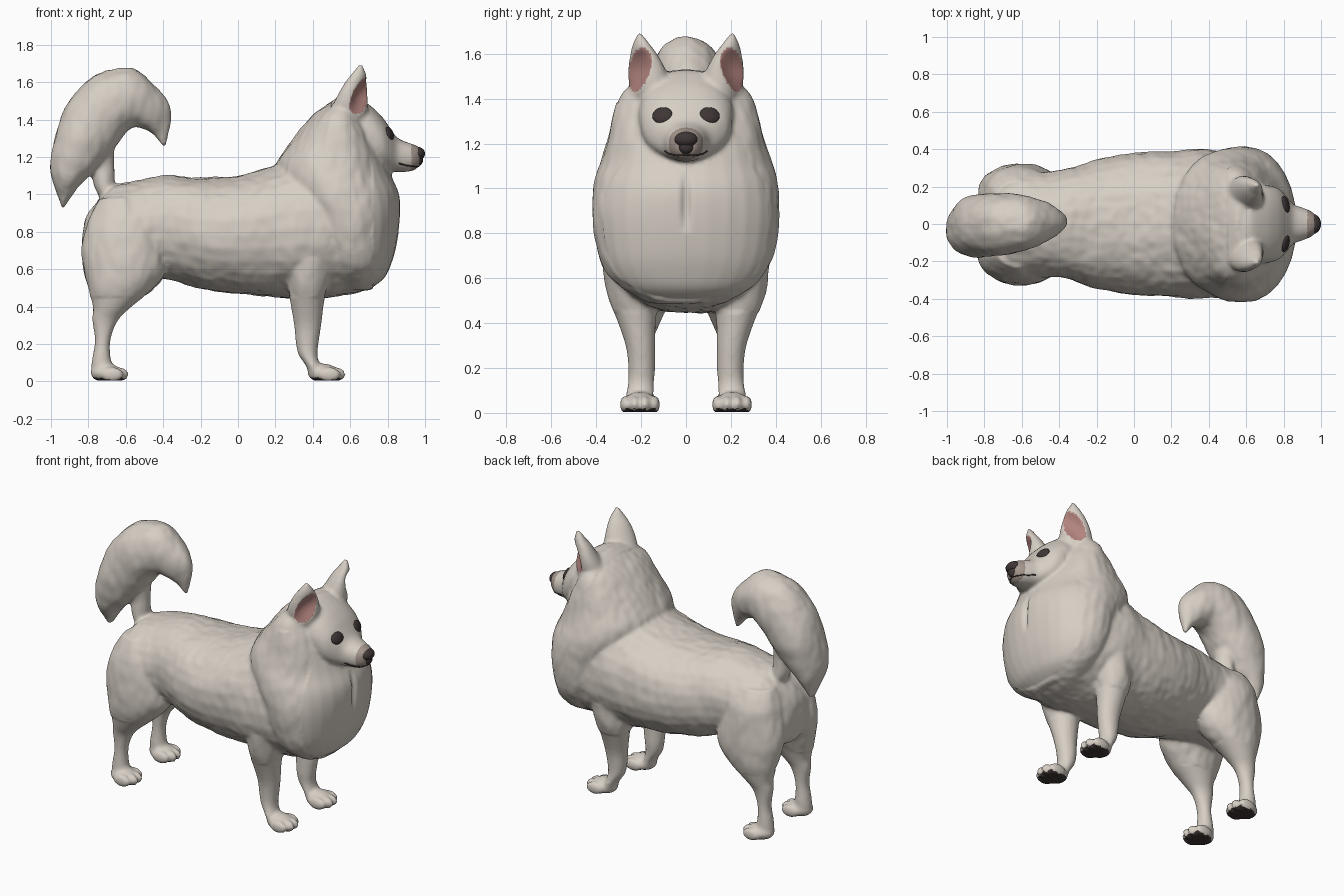
import bpy, bmesh, math
from mathutils import Vector, Matrix, noise

if "Cube" in bpy.data.objects:
    bpy.data.objects.remove(bpy.data.objects["Cube"])


def material(name, rgb):
    m = bpy.data.materials.new(name)
    m.diffuse_color = (*rgb, 1)
    m.use_nodes = True
    m.node_tree.nodes["Principled BSDF"].inputs["Base Color"].default_value = m.diffuse_color
    return m


cream = material("cream fur", (0.68, 0.625, 0.56))
pink = material("inner ear pink", (0.45, 0.23, 0.21))
dark = material("dark brown", (0.05, 0.036, 0.036))
taupe = material("muzzle taupe", (0.38, 0.31, 0.27))
coat_bm = bmesh.new()


def spline(rows, steps=4):
    """Smooth interpolation through rows of numbers."""
    out = []
    for i in range(len(rows) - 1):
        p0, p1, p2, p3 = (rows[min(max(k, 0), len(rows) - 1)] for k in (i - 1, i, i + 1, i + 2))
        for s in range(steps):
            t = s / steps
            out.append([b + 0.5 * t * (c - a + t * (2 * a - 5 * b + 4 * c - d + t * (3 * (b - c) + d - a)))
                        for a, b, c, d in zip(p0, p1, p2, p3)])
    return out + [rows[-1]]


def loft(rings, power=2.0, n=28):
    """Closed skin over rings given as (edge, opposite edge, half width vector)."""
    loops = []
    for a, b, w in rings:
        mid, half, loop = (a + b) / 2, (b - a) / 2, []
        for k in range(n):
            c, s = math.cos(2 * math.pi * k / n), math.sin(2 * math.pi * k / n)
            c = math.copysign(abs(c) ** (2 / power), c)
            s = math.copysign(abs(s) ** (2 / power), s)
            loop.append(coat_bm.verts.new(mid + half * c + w * s))
        loops.append(loop)
    faces = [coat_bm.faces.new((p[k], p[(k + 1) % n], q[(k + 1) % n], q[k]))
             for p, q in zip(loops, loops[1:]) for k in range(n)]
    faces += [coat_bm.faces.new(loops[0]), coat_bm.faces.new(loops[-1])]
    bmesh.ops.recalc_face_normals(coat_bm, faces=faces)


def body_loft(rows, side=1, power=2.0):
    """Rows are edge x, z, opposite edge x, z, centre y, half width."""
    loft([(Vector((ax, side * y, az)), Vector((bx, side * y, bz)), Vector((0, max(w, 0.004), 0)))
          for ax, az, bx, bz, y, w in spline(rows)], power)


def blob(centre, size):
    bmesh.ops.create_uvsphere(coat_bm, u_segments=16, v_segments=10, radius=1,
                              matrix=Matrix.Translation(centre) @ Matrix.Diagonal((*size, 1)))


# torso: x, belly, back, half width
torso = [(-.83, .66, .78, .09), (-.8, .6, .89, .17), (-.7, .56, 1.02, .26), (-.6, .55, 1.06, .285),
         (-.4, .55, 1.1, .285), (-.2, .5, 1.09, .345), (0, .47, 1.1, .38), (.2, .45, 1.16, .39),
         (.35, .445, 1.2, .4), (.5, .45, 1.2, .385), (.65, .475, 1.1, .34), (.75, .55, 1.0, .27),
         (.81, .66, .9, .12)]
body_loft([(x, lo, x, hi, 0, w) for x, lo, hi, w in torso], power=2.15)

# mane and neck, tilted upward towards the back
body_loft([(.52, .49, .7, .49, 0, .17), (.47, .55, .78, .55, 0, .285), (.42, .64, .82, .63, 0, .36),
           (.36, .75, .848, .73, 0, .4), (.3, .9, .868, .88, 0, .42), (.22, 1.05, .864, 1.0, 0, .41),
           (.2, 1.16, .82, 1.1, 0, .38), (.26, 1.25, .78, 1.2, 0, .35), (.34, 1.35, .73, 1.31, 0, .323),
           (.41, 1.43, .67, 1.42, 0, .285), (.49, 1.49, .64, 1.47, 0, .21), (.55, 1.53, .63, 1.51, 0, .1)],
          power=2.1)

# head and muzzle
head = [(.52, 1.22, 1.46, .17), (.6, 1.15, 1.53, .205), (.7, 1.14, 1.48, .21), (.77, 1.13, 1.415, .192),
        (.81, 1.125, 1.36, .155), (.85, 1.12, 1.305, .108), (.9, 1.12, 1.28, .088),
        (.945, 1.13, 1.265, .07), (.975, 1.16, 1.25, .045)]
body_loft([(x, lo, x, hi, 0, w) for x, lo, hi, w in head], power=2.25)

# tail stem and curled plume
body_loft([(-.73, .95, -.6, .95, 0, .08), (-.77, 1.05, -.66, 1.05, 0, .065), (-.79, 1.15, -.66, 1.15, 0, .06),
           (-.82, 1.25, -.66, 1.25, 0, .08)])
body_loft([(-.945, .905, -.935, .905, 0, .02), (-.86, 1.03, -.99, 1.07, -.02, .11),
           (-.77, 1.12, -1.0, 1.2, -.02, .145), (-.70, 1.2, -.965, 1.37, -.01, .165),
           (-.65, 1.26, -.875, 1.54, -.005, .168), (-.6, 1.33, -.73, 1.65, 0, .162),
           (-.55, 1.36, -.57, 1.672, .005, .14), (-.48, 1.34, -.44, 1.575, .012, .1),
           (-.43, 1.29, -.36, 1.45, .015, .05), (-.395, 1.25, -.385, 1.27, .015, .01)], power=2.15)

for side in (1, -1):
    # front legs
    body_loft([(.26, .66, .52, .66, .24, .13), (.265, .52, .48, .52, .235, .115), (.28, .42, .46, .42, .222, .088),
               (.3, .3, .445, .3, .203, .066), (.31, .2, .43, .2, .197, .06), (.325, .14, .425, .14, .2, .058),
               (.365, .08, .44, .08, .205, .062), (.385, .015, .47, .015, .205, .06)], side)
    # hind legs
    body_loft([(-.74, .98, -.5, .98, .13, .1), (-.8, .86, -.42, .86, .15, .15), (-.83, .7, -.38, .68, .165, .16),
               (-.82, .58, -.39, .57, .18, .145), (-.795, .48, -.47, .48, .195, .115),
               (-.775, .39, -.58, .39, .2, .08), (-.78, .33, -.645, .32, .2, .055),
               (-.765, .22, -.682, .22, .2, .046), (-.78, .12, -.68, .12, .2, .052),
               (-.785, .06, -.66, .06, .2, .055), (-.77, .012, -.67, .012, .2, .05)], side)
    # paws with four toes each
    for x in (.455, -.705):
        blob((x, side * .205, .045), (.085, .072, .05))
        for k, dy in enumerate((-.065, -.023, .023, .065)):
            reach = .06 if k in (1, 2) else .033
            blob((x + reach, side * .205 + dy, .037), (.063, .025, .04))
    # ears: height, inner x, y, outer x, y, thickness; the backs bulge into the neck
    ear = [(1.34, .69, .08, .57, .24, .115), (1.46, .7, .1, .585, .268, .09), (1.54, .69, .115, .59, .264, .066),
           (1.62, .678, .15, .61, .243, .043), (1.692, .66, .2, .65, .214, .012)]
    face_dir = Vector((.88, .47 * side, 0))
    loft([(Vector((ax, side * ay, z)) - face_dir * max(0, t - .037),
           Vector((bx, side * by, z)) - face_dir * max(0, t - .037), face_dir * t)
          for z, ax, ay, bx, by, t in spline(ear)])

# fuse the coat into one skin
mesh = bpy.data.meshes.new("fur_coat")
coat_bm.to_mesh(mesh)
coat_bm.free()
coat = bpy.data.objects.new("fur_coat", mesh)
bpy.context.collection.objects.link(coat)
bpy.context.view_layer.objects.active = coat
coat.select_set(True)
remesh = coat.modifiers.new("fuse", 'REMESH')
remesh.mode, remesh.voxel_size = 'VOXEL', 0.0115
soften = coat.modifiers.new("soften", 'SMOOTH')
soften.factor, soften.iterations = 0.5, 6
for mod in ("fuse", "soften"):
    bpy.ops.object.modifier_apply(modifier=mod)
mesh = coat.data


def ear_hollow(p, normal):
    """Depth factor inside the oval ear opening, zero outside it."""
    s = 1 if p.y > 0 else -1
    dx, dy, dz = p.x - .643, abs(p.y) - .187, (p.z - 1.525) / .1
    if abs(dz) >= 1 or dx * .85 + dy * .53 < -.01 or normal.dot(Vector((.88, .47 * s, 0))) < .1:
        return 0
    across = dx * -.53 + dy * .85 - .012 - .28 * (1.53 - p.z)
    return max(0, 1 - (across / .062) ** 2 - dz ** 2)


# colour the ear openings, paw pads and muzzle tip
mesh.materials.clear()
for m in (cream, pink, dark, taupe):
    mesh.materials.append(m)
for f in mesh.polygons:
    c, n = f.center, f.normal
    f.material_index = (1 if ear_hollow(c, n) > 0 else
                        2 if c.z < .02 and n.z < -.7 else
                        3 if c.x > .928 else 0)

# hollow the ears, part the chest fur, ruffle the coat and flatten the soles
moves = []
for v in mesh.vertices:
    p, n = v.co, v.normal
    s = 1 if p.y > 0 else -1
    shift = Vector((-.88, -.47 * s, 0)) * .032 * ear_hollow(p, n)
    if p.x > .75 and .8 < p.z < 1.08:
        shift.x -= .025 * math.exp(-(p.y / .018) ** 2) * math.sin(math.pi * (p.z - .8) / .28)
    if p.z > .45 and p.x < .72 and not (p.z > 1.38 and p.x > .5):
        shift += n * (.009 * noise.noise(Vector((p.x * 7, p.y * 7, p.z * 5)))
                      + .004 * noise.noise(Vector((p.x * 22, p.y * 22, p.z * 12))))
    q = p + shift
    q.z = max(q.z, .004)
    moves.append(q)
for v, p in zip(mesh.vertices, moves):
    v.co = p
bpy.ops.object.shade_smooth()


def ellipsoid(name, centre, size, mat):
    bpy.ops.mesh.primitive_uv_sphere_add(segments=24, ring_count=14, location=centre)
    ob = bpy.context.object
    ob.name, ob.scale = name, size
    ob.data.materials.append(mat)
    bpy.ops.object.shade_smooth()
    return ob


# nose with a narrower lower part
ellipsoid("nose", (.96, 0, 1.218), (.04, .052, .036), dark)
ellipsoid("nose_base", (.962, 0, 1.186), (.028, .034, .034), dark)

# eyes set on the face surface
mesh.update()
for side, label in ((1, "left"), (-1, "right")):
    hit, pos, normal, _ = coat.ray_cast(Vector((1.2, side * .106, 1.327)), Vector((-1, 0, 0)))
    if not hit:
        pos, normal = Vector((.8, side * .106, 1.327)), Vector((.7, side * .5, .5))
    normal = (normal + Vector((.25, 0, 0))).normalized()
    eye = ellipsoid(label + "_eye", pos - normal * .003, (.038, .046, .016), dark)
    turn = Vector((0, 1, 0)) - normal * normal.y
    turn.normalize()
    side_axis = turn.cross(normal)
    eye.rotation_euler = Matrix((side_axis, turn, normal)).transposed().to_euler()

# mouth line hugging the muzzle
half = [(.86, .1, 1.162), (.9, .085, 1.148), (.935, .068, 1.145), (.955, .035, 1.147)]
path = half + [(.966, 0, 1.15)] + [(x, -y, z) for x, y, z in reversed(half)]
curve = bpy.data.curves.new("mouth", 'CURVE')
curve.dimensions, curve.bevel_depth, curve.bevel_resolution = '3D', .0045, 2
line = curve.splines.new('POLY')
line.points.add(len(path) - 1)
for point, p in zip(line.points, path):
    point.co = (*coat.closest_point_on_mesh(Vector(p))[1], 1)
curve.materials.append(dark)
bpy.context.collection.objects.link(bpy.data.objects.new("mouth", curve))
